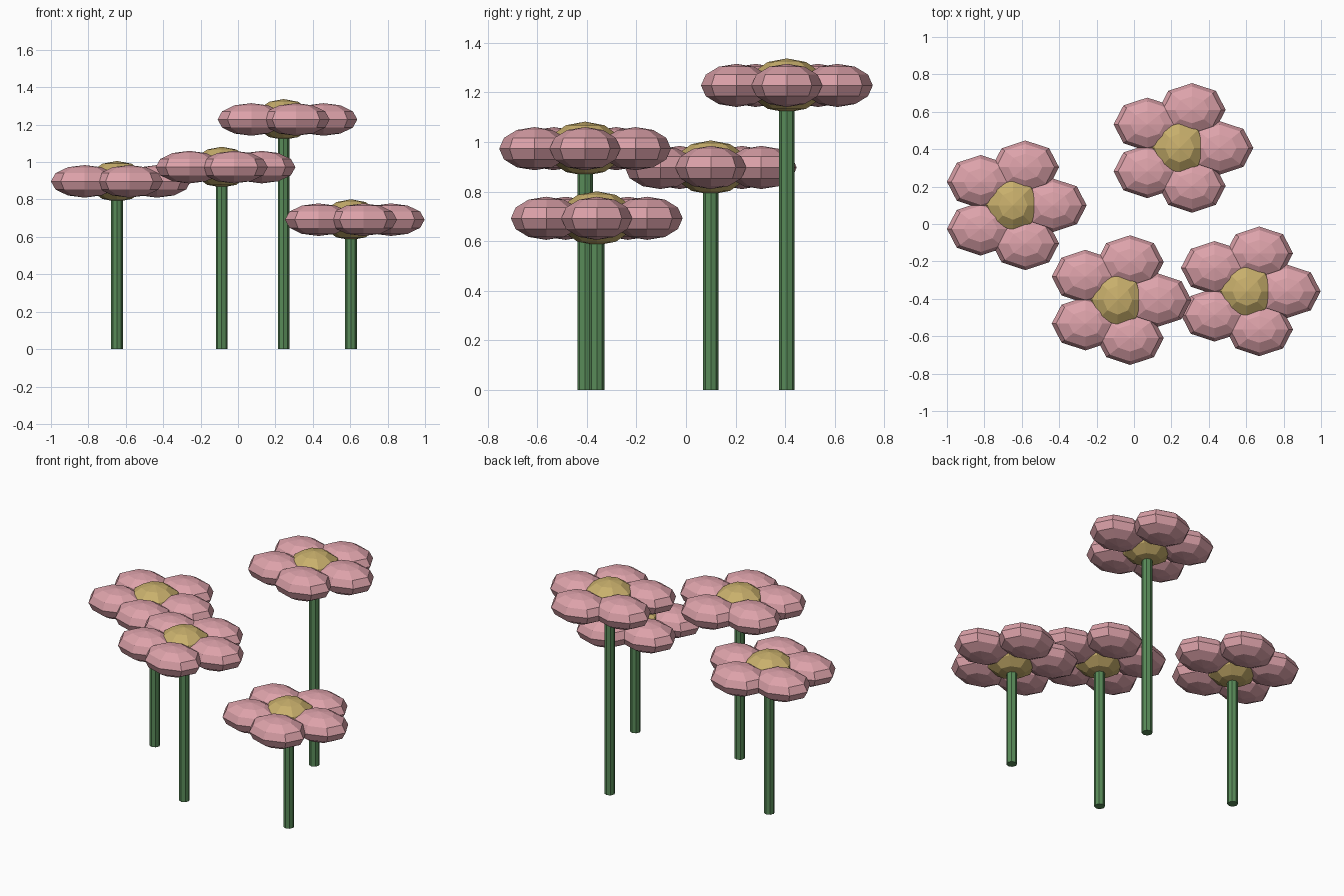
import bpy, math

if "Cube" in bpy.data.objects:
    bpy.data.objects.remove(bpy.data.objects["Cube"])

def material(name, rgb):
    m = bpy.data.materials.new(name)
    m.diffuse_color = (*rgb, 1)
    m.use_nodes = True
    m.node_tree.nodes["Principled BSDF"].inputs["Base Color"].default_value = m.diffuse_color
    return m

PINK = material("petal_pink", (0.72, 0.36, 0.40))
GOLD = material("centre_gold", (0.58, 0.43, 0.15))
GREEN = material("stem_green", (0.10, 0.26, 0.10))

def ellipsoid(name, loc, size, mat):
    bpy.ops.mesh.primitive_uv_sphere_add(segments=8, ring_count=6, radius=1, location=loc)
    o = bpy.context.object
    o.name = name
    o.scale = size
    o.data.materials.append(mat)

def flower(x, y, z):
    # stem from the ground up into the flower head
    bpy.ops.mesh.primitive_cylinder_add(vertices=8, radius=0.031, depth=z, location=(x, y, z / 2))
    stem = bpy.context.object
    stem.name = "stem"
    stem.data.materials.append(GREEN)
    # flower head
    ellipsoid("flower_centre", (x, y, z), (0.155, 0.155, 0.109), GOLD)
    # ring of five petals, all stretched along x
    for i in range(5):
        a = math.tau * i / 5
        ellipsoid("petal", (x + 0.214 * math.cos(a), y + 0.214 * math.sin(a), z),
                  (0.18, 0.143, 0.087), PINK)

for spot in [(-0.647, 0.10, 0.897), (-0.087, -0.407, 0.973),
             (0.244, 0.407, 1.228), (0.604, -0.36, 0.692)]:
    flower(*spot)
